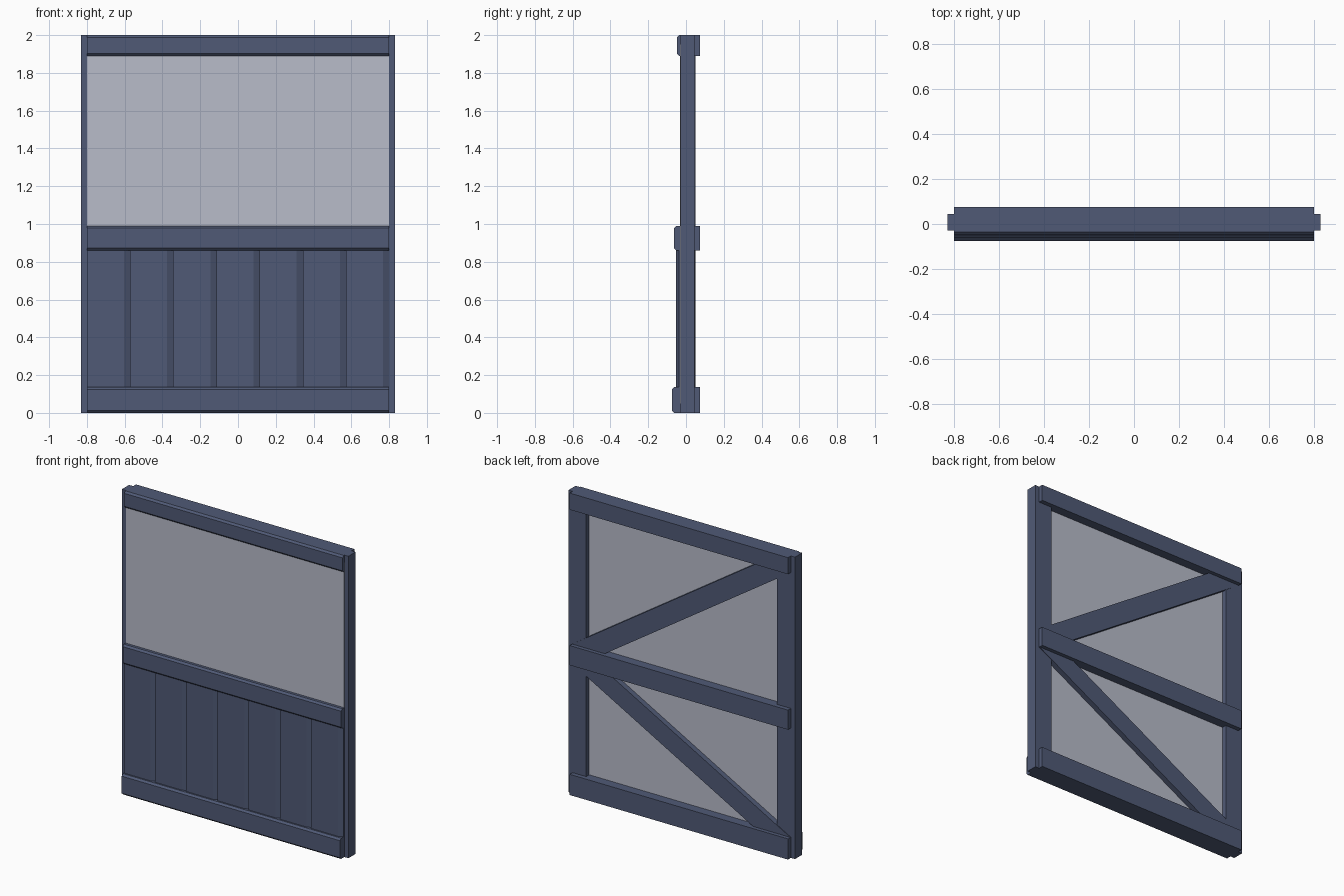
import bpy
import bmesh

if "Cube" in bpy.data.objects:
    bpy.data.objects.remove(bpy.data.objects["Cube"])


def srgb(r, g, b):
    def lin(c):
        c /= 255
        return c / 12.92 if c <= 0.04045 else ((c + 0.055) / 1.055) ** 2.4
    return (lin(r), lin(g), lin(b), 1)


def material(name, colour):
    m = bpy.data.materials.new(name)
    m.diffuse_color = colour
    m.use_nodes = True
    m.node_tree.nodes["Principled BSDF"].inputs["Base Color"].default_value = m.diffuse_color
    return m


paint = material("slate_blue_paint", srgb(80, 90, 118))
board = material("pale_grey_board", srgb(184, 188, 202))


def prism(name, profile, to_3d, a, b, mat):
    """Extrude a closed 2D profile from depth a to depth b."""
    bm = bmesh.new()
    rings = [[bm.verts.new(to_3d(p, d)) for p in profile] for d in (a, b)]
    bm.faces.new(rings[0])
    bm.faces.new(rings[1][::-1])
    n = len(profile)
    for i in range(n):
        j = (i + 1) % n
        bm.faces.new((rings[0][i], rings[1][i], rings[1][j], rings[0][j]))
    bmesh.ops.recalc_face_normals(bm, faces=bm.faces)
    mesh = bpy.data.meshes.new(name)
    bm.to_mesh(mesh)
    bm.free()
    mesh.materials.append(mat)
    ob = bpy.data.objects.new(name, mesh)
    bpy.context.collection.objects.link(ob)
    return ob


def along_x(p, d):      # profile in (y, z)
    return (d, p[0], p[1])


def along_y(p, d):      # profile in (x, z)
    return (p[0], d, p[1])


def along_z(p, d):      # profile in (x, y)
    return (p[0], p[1], d)


def rect(u0, u1, v0, v1):
    return [(u0, v0), (u1, v0), (u1, v1), (u0, v1)]


# Side posts
for side, s in (("left", -1), ("right", 1)):
    prism(f"{side}_post", rect(s * 0.70, s * 0.83, -0.03, 0.045), along_z, 0, 2, paint)

# Sheet covering the whole frame
prism("backing_board", rect(-0.80, 0.80, 0.05, 1.95), along_y, -0.032, 0.013, board)

# Horizontal rails with chamfered front edges
C = 0.012
for name, z0, z1, front in (("bottom_rail", 0, 0.137, -0.075),
                            ("middle_rail", 0.86, 0.99, -0.063),
                            ("top_rail", 1.89, 2.0, -0.048)):
    prism(name, [(front + C, z0), (0.075, z0), (0.075, z1), (front + C, z1),
                 (front, z1 - C), (front, z0 + C)], along_x, -0.80, 0.80, paint)

# Vertical siding planks, each bevelled along its right edge
N = 7
W = 1.6 / N
for i in range(N):
    x0 = -0.80 + i * W
    x1 = x0 + W
    prism(f"siding_plank_{i + 1}",
          [(x0, -0.03), (x0, -0.052), (x1 - 0.032, -0.052), (x1, -0.036), (x1, -0.03)],
          along_z, 0.10, 0.90, paint)

# Diagonal braces on the back, cut flush with the rails
for name, za, zb, cut in (("upper_brace", 0.99, 1.89, 0.24),
                          ("lower_brace", 0.86, 0.137, 0.275)):
    prism(name, [(0.80, za), (0.80 - cut, za), (-0.80, zb), (-0.80 + cut, zb)],
          along_y, 0.008, 0.049, paint)
